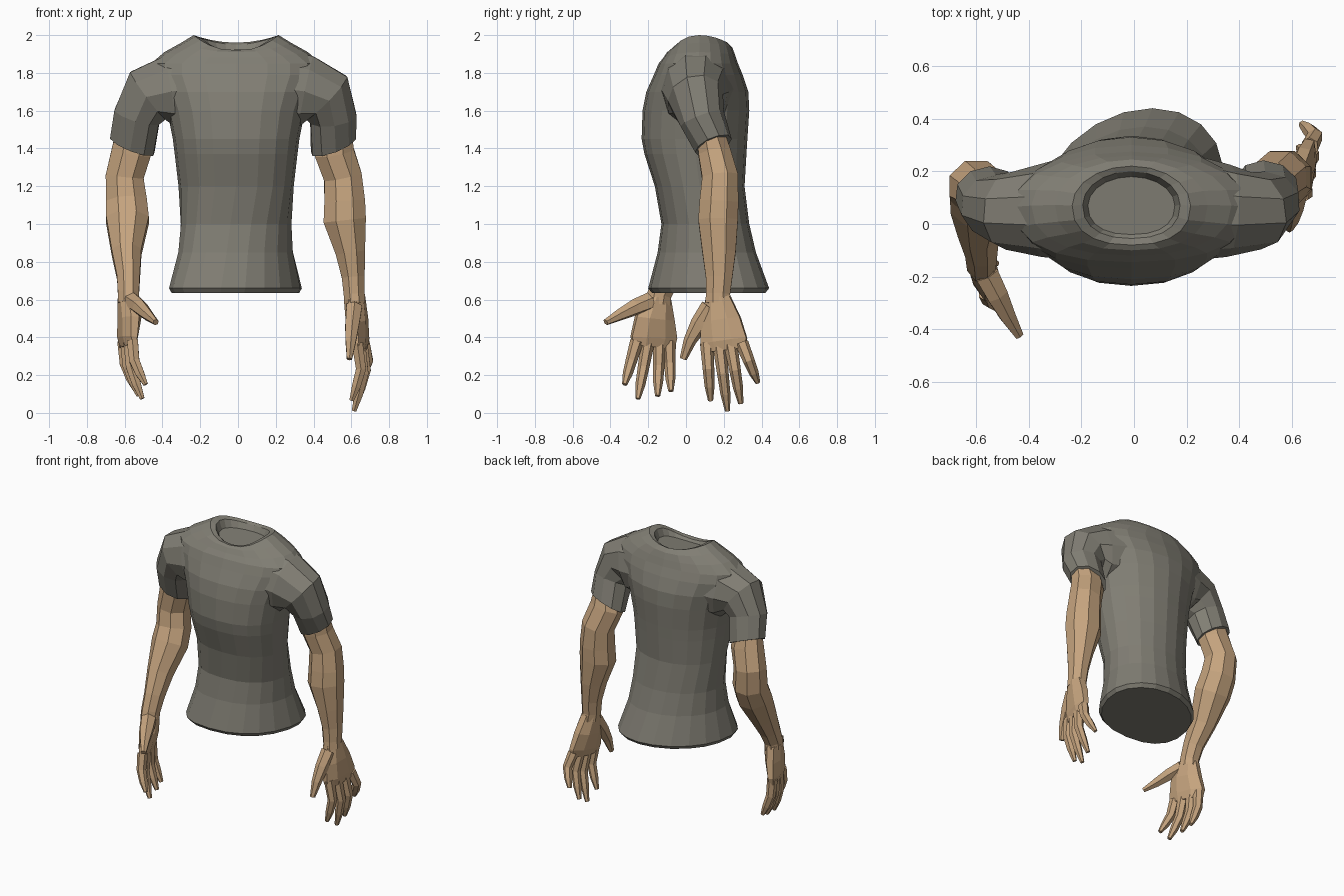
import bpy
import bmesh
import math
from mathutils import Vector

default_cube = bpy.data.objects.get("Cube")
if default_cube:
    bpy.data.objects.remove(default_cube, do_unlink=True)


def make_material(name, colour):
    material = bpy.data.materials.new(name)
    material.use_nodes = True
    material.diffuse_color = (*colour, 1)
    shader = next(n for n in material.node_tree.nodes if n.type == "BSDF_PRINCIPLED")
    shader.inputs["Base Color"].default_value = (*colour, 1)
    shader.inputs["Roughness"].default_value = .9
    return material


cloth = make_material("grey cloth", (.22, .21, .175))
skin = make_material("tan skin", (.56, .37, .21))


def loft(name, rings, material):
    """Skin a list of equal point rings and close both ends."""
    mesh = bpy.data.meshes.new(name)
    bm = bmesh.new()
    loops = [[bm.verts.new(point) for point in ring] for ring in rings]
    count = len(rings[0])
    for lower, upper in zip(loops, loops[1:]):
        for i in range(count):
            j = (i + 1) % count
            bm.faces.new((lower[i], lower[j], upper[j], upper[i]))
    bm.faces.new(loops[0][::-1])
    bm.faces.new(loops[-1])
    bmesh.ops.recalc_face_normals(bm, faces=bm.faces)
    bm.to_mesh(mesh)
    bm.free()
    mesh.materials.append(material)
    part = bpy.data.objects.new(name, mesh)
    bpy.context.collection.objects.link(part)
    return part


def tube(name, centres, radii, material, sides=8, fan=0, finish=None):
    """Loft ovals across a path; radii are (sideways, front to back).
    fan turns the ovals about the upright axis, finish tilts the last one."""
    points = [Vector(c) for c in centres]
    last = len(points) - 1
    rings = []
    for i, (point, (across, deep)) in enumerate(zip(points, radii)):
        along = points[min(i + 1, last)] - points[max(i - 1, 0)]
        if finish and i == last:
            along = Vector(finish)
        along.normalize()
        depth_axis = Vector((fan, 1, 0))
        depth_axis = (depth_axis - along * depth_axis.dot(along)).normalized()
        cross_axis = along.cross(depth_axis)
        ring = []
        for k in range(sides):
            angle = math.tau * (k + .5) / sides
            ring.append(point + cross_axis * across * math.cos(angle) * 1.06
                        + depth_axis * deep * math.sin(angle) * 1.06)
        rings.append(ring)
    return loft(name, rings, material)


def shirt_ring(height, half_width, front, back, drop=0, skew=0, sides=20):
    """Body section, squarer in front; drop lowers its front and back, skew twists it."""
    middle, half_depth = (front + back) / 2, (back - front) / 2
    ring = []
    for k in range(sides):
        angle = math.tau * k / sides
        c, s = math.cos(angle), math.sin(angle)
        sag = drop * s * s * (1 if s < 0 else .5)
        if s < 0:
            c, s = math.copysign(abs(c) ** .85, c), -abs(s) ** .85
        ring.append((half_width * c + skew * s - .01, middle + half_depth * s, height - sag))
    return ring


# Shirt body from hem to collar, then down inside the neck opening
body_sections = [
    (.635, .325, -.18, .42, 0, .08),
    (.66, .34, -.20, .44, 0, .08),
    (.85, .30, -.15, .37, 0, .05),
    (1.0, .293, -.13, .335, 0, .03),
    (1.2, .305, -.165, .31),
    (1.37, .325, -.22, .32),
    (1.45, .335, -.235, .325),
    (1.6, .365, -.23, .335),
    (1.7, .405, -.21, .33),
    (1.79, .45, -.17, .30),
    (1.85, .45, -.145, .275),
    (1.91, .38, -.12, .26, .03),
    (1.96, .29, -.10, .245, .05),
    (2.0, .225, -.08, .22, .08),
    (1.985, .185, -.055, .20, .07),
    (1.93, .165, -.04, .18, .03),
]
loft("shirt_body", [shirt_ring(*section) for section in body_sections], cloth)

# Sleeves, rooted deep in the body so the shoulder slopes without a step
sleeve_radii = [(.20, .19), (.19, .165), (.155, .14), (.122, .115), (.122, .098)]
sleeves = {
    "left": ([(.22, .06, 1.72), (.36, .05, 1.70), (.465, .05, 1.67),
              (.505, .085, 1.56), (.505, .145, 1.415)], (.33, .36, -.87)),
    "right": ([(-.22, .06, 1.72), (-.36, .05, 1.70), (-.475, .05, 1.68),
               (-.535, .07, 1.57), (-.56, .12, 1.415)], (-.35, .30, -.88)),
}
for side, (path, cuff_direction) in sleeves.items():
    tube(side + "_sleeve", path, sleeve_radii, cloth, 10, finish=cuff_direction)

# Arms, from inside the sleeve to the wrist
arm_radii = [(.09, .075), (.107, .087), (.103, .097), (.11, .105),
             (.115, .107), (.08, .09), (.062, .072), (.057, .065), (.055, .07)]
arm_paths = {
    "left": [(.515, .13, 1.48), (.51, .15, 1.38), (.555, .18, 1.25),
             (.565, .175, 1.12), (.565, .17, 1.02), (.595, .175, .85),
             (.61, .175, .72), (.615, .17, .63), (.62, .17, .58)],
    "right": [(-.56, .11, 1.48), (-.565, .125, 1.38), (-.60, .145, 1.25),
              (-.59, .13, 1.12), (-.585, .08, 1.02), (-.59, -.02, .85),
              (-.58, -.10, .72), (-.58, -.14, .63), (-.58, -.15, .58)],
}
for side, path in arm_paths.items():
    tube(side + "_arm", path, arm_radii, skin)

# Palms, slightly overlapping the wrists and turned a little towards the front
hand_fans = {"left": .2, "right": -.3}
palm_radii = [(.054, .066), (.054, .107), (.043, .127), (.028, .118)]
palm_paths = {
    "left": [(.617, .17, .61), (.63, .185, .49), (.645, .20, .38), (.65, .205, .33)],
    "right": [(-.58, -.145, .61), (-.575, -.165, .50), (-.585, -.17, .40), (-.585, -.175, .35)],
}
for side, path in palm_paths.items():
    tube(side + "_palm", path, palm_radii, skin, fan=hand_fans[side])

# Fingers: knuckle y, tip y and tip height for each
finger_names = ("index", "middle", "ring", "little")
finger_radii = [(.032, .034), (.029, .029), (.025, .025), (.013, .013)]
hands = {
    "left": ((.65, .67, .62), .37,
             [(.11, .13, .065), (.175, .22, .01), (.235, .29, .05), (.295, .38, .16)]),
    "right": ((-.585, -.575, -.515), .38,
              [(-.26, -.325, .15), (-.20, -.255, .075), (-.14, -.15, .09), (-.09, -.08, .115)]),
}
for side, (depths, knuckle_height, fingers) in hands.items():
    palm_middle = sum(finger[0] for finger in fingers) / len(fingers)
    for label, (base_y, tip_y, tip_z) in zip(finger_names, fingers):
        shift = hand_fans[side] * (base_y - palm_middle)
        base_x, bend_x, tip_x = (depth + shift for depth in depths)
        base = Vector((base_x, base_y, knuckle_height))
        tip = Vector((tip_x, tip_y, tip_z))
        bend, last_joint = base.lerp(tip, .45), base.lerp(tip, .75)
        bend.x = bend_x
        last_joint.x = (bend_x + tip_x) / 2
        tube(f"{side}_{label}_finger", [base, bend, last_joint, tip], finger_radii, skin, 6)

# Thumbs
thumb_radii = [(.045, .05), (.04, .045), (.03, .032), (.015, .018)]
thumb_paths = {
    "left": [(.615, .13, .56), (.605, .07, .47), (.597, .02, .38), (.59, -.015, .285)],
    "right": [(-.56, -.19, .59), (-.52, -.27, .56), (-.48, -.35, .52), (-.435, -.425, .48)],
}
for side, path in thumb_paths.items():
    tube(side + "_thumb", path, thumb_radii, skin, 6)
